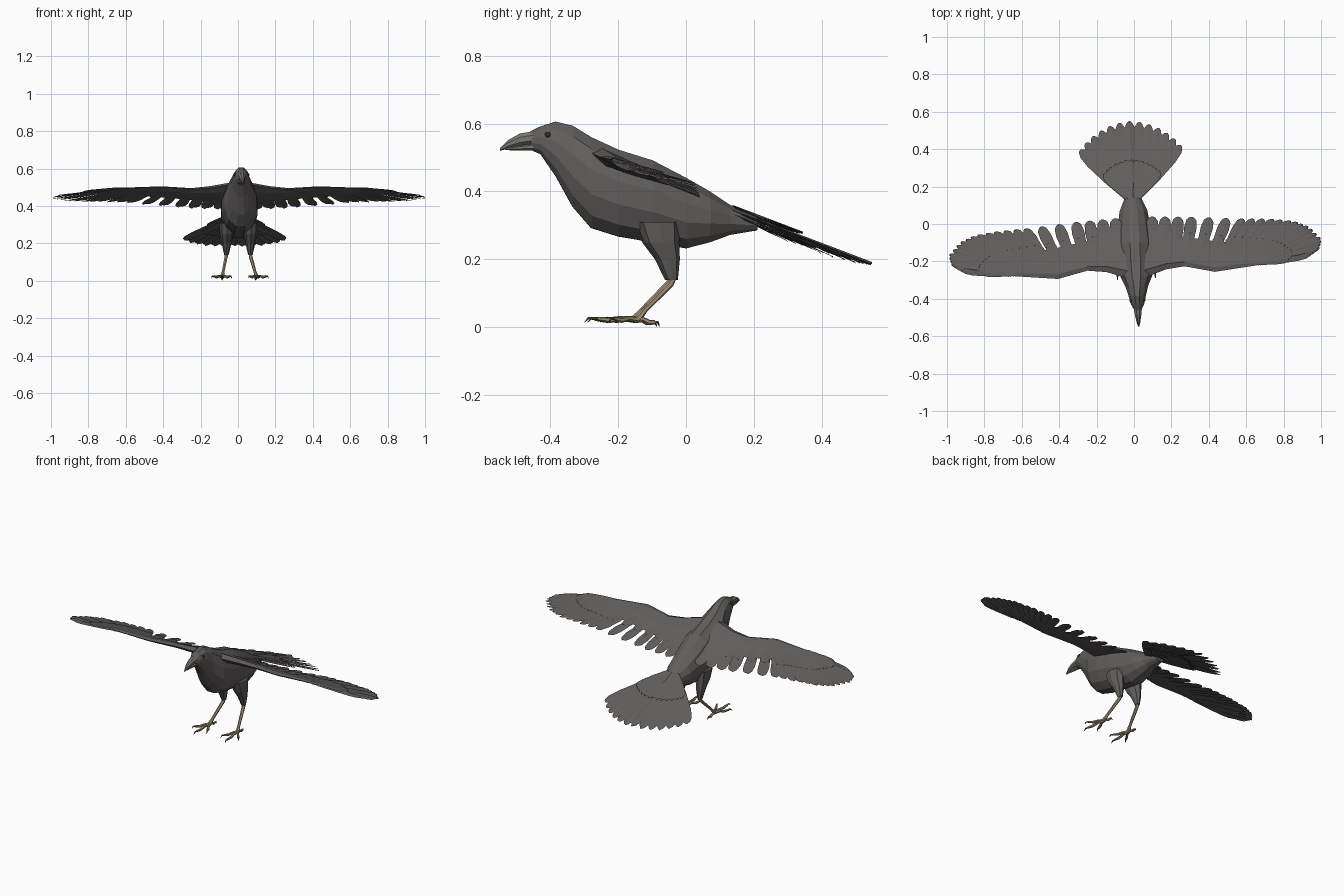
import bpy, bmesh, math
from mathutils import Vector

cube = bpy.data.objects.get("Cube")
if cube:
    bpy.data.objects.remove(cube)

YAW = math.radians(2.6)  # the whole bird is turned slightly


def material(name, r, g, b):
    m = bpy.data.materials.new(name)
    m.use_nodes = True
    m.diffuse_color = (r, g, b, 1)
    m.node_tree.nodes["Principled BSDF"].inputs["Base Color"].default_value = (r, g, b, 1)
    return m


PLUMAGE = material("charcoal plumage", .118, .110, .108)
HORN = material("grey horn", .19, .18, .165)
SKIN = material("tan leg skin", .34, .28, .18)
CLAW = material("dark claw", .10, .085, .07)
EYE = material("dark eye", .03, .03, .03)


def finish(bm, name, mat, closed=True):
    if closed:
        bmesh.ops.recalc_face_normals(bm, faces=bm.faces[:])
    else:  # open blades face upward
        bm.normal_update()
        bmesh.ops.reverse_faces(bm, faces=[f for f in bm.faces if f.normal.z < 0])
    me = bpy.data.meshes.new(name)
    bm.to_mesh(me)
    bm.free()
    me.materials.append(mat)
    ob = bpy.data.objects.new(name, me)
    ob.rotation_euler.z = YAW
    bpy.context.collection.objects.link(ob)
    return ob


def loft(bm, rings):
    rows = [[bm.verts.new(p) for p in ring] for ring in rings]
    n = len(rows[0])
    for a, b in zip(rows, rows[1:]):
        for i in range(n):
            j = (i + 1) % n
            bm.faces.new((a[i], a[j], b[j], b[i]))
    bm.faces.new(rows[0])
    bm.faces.new(rows[-1])


def slices(stations, sides):
    """Upright elliptical rings from (y, top, bottom, half width)."""
    rings = []
    for y, top, bot, w in stations:
        angles = [math.tau * (i + .5) / sides for i in range(sides)]
        rings.append([(w * math.cos(a), y, (top + bot) / 2 + (top - bot) / 2 * math.sin(a) / math.cos(math.pi / sides))
                      for a in angles])
    return rings


def tube(bm, path, radii, sides=6):
    pts = [Vector(p) for p in path]
    rings = []
    for i, (p, r) in enumerate(zip(pts, radii)):
        d = (pts[min(i + 1, len(pts) - 1)] - pts[max(i - 1, 0)]).normalized()
        u = d.cross(Vector((1, .2, .1))).normalized()
        v = d.cross(u)
        rings.append([p + r * (u * math.cos(k * math.tau / sides) + v * math.sin(k * math.tau / sides))
                      for k in range(sides)])
    loft(bm, rings)


def sample(path, t):
    """Point at fraction t along a list of evenly weighted points."""
    f = t * (len(path) - 1)
    i = min(int(f), len(path) - 2)
    return Vector(path[i]).lerp(Vector(path[i + 1]), f - i)


BLADE = [(0, .45), (.4, .85), (.75, 1), (.92, .8), (.98, .42), (1, .12)]


def blade(bm, root, tip, half, surface, lift=0, tilt=.003):
    """Thin feather lying on a height surface, one edge tucked under its neighbour."""
    root, tip = Vector(root), Vector(tip)
    d = (tip - root).normalized()
    side = Vector((-d.y, d.x))
    rows = []
    for t, w in BLADE:
        row = []
        for k in (-1, 0, 1):
            p = root.lerp(tip, t) + side * half * w * k
            z = surface(p.x, p.y) + lift + k * tilt + (.0025 if k == 0 else 0)
            row.append(bm.verts.new((p.x, p.y, z)))
        rows.append(row)
    for a, b in zip(rows, rows[1:]):
        for k in (0, 1):
            bm.faces.new((a[k], a[k + 1], b[k + 1], b[k]))


# Body and head
bm = bmesh.new()
loft(bm, slices([(-.46, .577, .523, .02), (-.43, .592, .51, .036), (-.385, .606, .445, .048),
                 (-.335, .594, .355, .062), (-.28, .56, .292, .088), (-.2, .523, .267, .1),
                 (-.1, .492, .25, .1), (0, .44, .232, .088), (.07, .4, .25, .077),
                 (.13, .36, .272, .05), (.21, .325, .285, .03)], 12))
finish(bm, "body", PLUMAGE)

# Beak
bm = bmesh.new()
loft(bm, slices([(-.45, .578, .538, .024), (-.49, .571, .534, .018),
                 (-.525, .552, .527, .011), (-.549, .528, .52, .003)], 8))
finish(bm, "upper_beak", HORN)
bm = bmesh.new()
loft(bm, slices([(-.45, .543, .521, .021), (-.5, .536, .521, .013), (-.533, .529, .522, .005)], 8))
finish(bm, "lower_beak", HORN)


# Wings
def wing_height(x, y):
    x = abs(x)
    lead = .51 - .01 * min(x / .3, 1) - .025 * max(0, (x - .65) / .35)
    return lead - (.42 - .2 * x) * (y + .27)


WING = [(.04, -.29, -.02, .055), (.16, -.25, -.05, .042), (.26, -.238, -.08, .03), (.42, -.275, -.11, .024),
        (.65, -.25, -.14, .016), (.85, -.215, -.17, .008), (.93, -.197, -.182, .003)]
TIPS = [(.1, .035), (.3, .025), (.57, .002), (.73, -.008), (.86, -.025),
        (.94, -.06), (.998, -.125), (.985, -.172), (.93, -.205)]
ROOTS = [(.08, -.2), (.26, -.19), (.45, -.22), (.52, -.23), (.56, -.235),
         (.6, -.24), (.64, -.242), (.68, -.242), (.7, -.24)]

for label, s in (("left", 1), ("right", -1)):
    bm = bmesh.new()
    rings = []
    for x, lead, back, thick in WING:
        ring = []
        for f, h in ((0, 0), (.15, .5), (.5, .45), (1, .05), (.5, -.3), (.15, -.4)):
            y = lead + (back - lead) * f
            ring.append((s * x, y, wing_height(x, y) + h * thick))
        rings.append(ring)
    loft(bm, rings)
    finish(bm, label + "_wing_arm", PLUMAGE)

    bm = bmesh.new()
    count = 24
    for i in range(count):
        t = i / (count - 1)
        tip, root = sample(TIPS, t), sample(ROOTS, t)
        half = .036 - .014 * min(1, t / .7)
        blade(bm, (s * root.x, root.y), (s * tip.x, tip.y), half, wing_height,
              lift=-.0012 * (i % 3), tilt=.003 * s)
        # shorter covert feather over the base of each flight feather
        mid = root.lerp(tip, .62 - .1 * t)
        blade(bm, (s * root.x, root.y), (s * mid.x, mid.y), half * .95, wing_height,
              lift=.006, tilt=.002 * s)
    finish(bm, label + "_wing_feathers", PLUMAGE, closed=False)


# Tail fan
def tail_height(x, y):
    return .345 - .38 * (y - .14) - .09 * abs(x)


bm = bmesh.new()
count = 13
for i in range(count):
    k = 2 * i / (count - 1) - 1
    ang = math.radians(42) * k
    reach = .41 - .05 * abs(k) ** 1.5
    aim = Vector((math.sin(ang), math.cos(ang)))
    root = Vector((.03 * k, .14))
    for length, lift in ((1, -.0015 * (i % 2)), (.5, .012), (.62, -.012)):
        blade(bm, root, root + aim * reach * length, .033 * (.4 + .6 * length), tail_height,
              lift=lift, tilt=-.003 if k > 0 else .003)
finish(bm, "tail_feathers", PLUMAGE, closed=False)

# Legs, feet and eyes
ANKLE = Vector((.092, -.148, .022))
TOES = [(.102, -.295, .02), (.045, -.25, .02), (.152, -.235, .02), (.088, -.082, .007)]
THIGH = [(-.085, .31, .04, .065), (-.075, .25, .036, .052), (-.055, .2, .026, .034), (-.043, .138, .012, .016)]

for label, s in (("left", 1), ("right", -1)):
    bm = bmesh.new()
    rings = []
    for y, z, rx, ry in THIGH:
        rings.append([(s * .064 + rx * math.cos(k * math.tau / 8), y + ry * math.sin(k * math.tau / 8), z)
                      for k in range(8)])
    loft(bm, rings)
    finish(bm, label + "_thigh", PLUMAGE)

    legs, claws = bmesh.new(), bmesh.new()
    flip = lambda p: (s * p[0], p[1], p[2])
    tube(legs, [flip(p) for p in ((.063, -.038, .15), (.066, -.048, .128), (.085, -.125, .05), ANKLE)],
         (.009, .01, .008, .012))
    for toe in TOES:
        end = Vector(toe)
        path = [ANKLE.lerp(end, t) + Vector((0, 0, h)) for t, h in ((0, 0), (.3, .004), (.55, -.001), (.8, .004))]
        tube(legs, [flip(p) for p in path], (.01, .007, .008, .006))
        hook = [path[-1], ANKLE.lerp(end, .92) + Vector((0, 0, .006)), end - Vector((0, 0, .006))]
        tube(claws, [flip(p) for p in hook], (.005, .004, .001), 5)
    finish(legs, label + "_leg", SKIN)
    finish(claws, label + "_claws", CLAW)

    bm = bmesh.new()
    bmesh.ops.create_uvsphere(bm, u_segments=10, v_segments=6, radius=.009)
    bmesh.ops.translate(bm, verts=bm.verts[:], vec=(s * .034, -.41, .567))
    finish(bm, label + "_eye", EYE)
